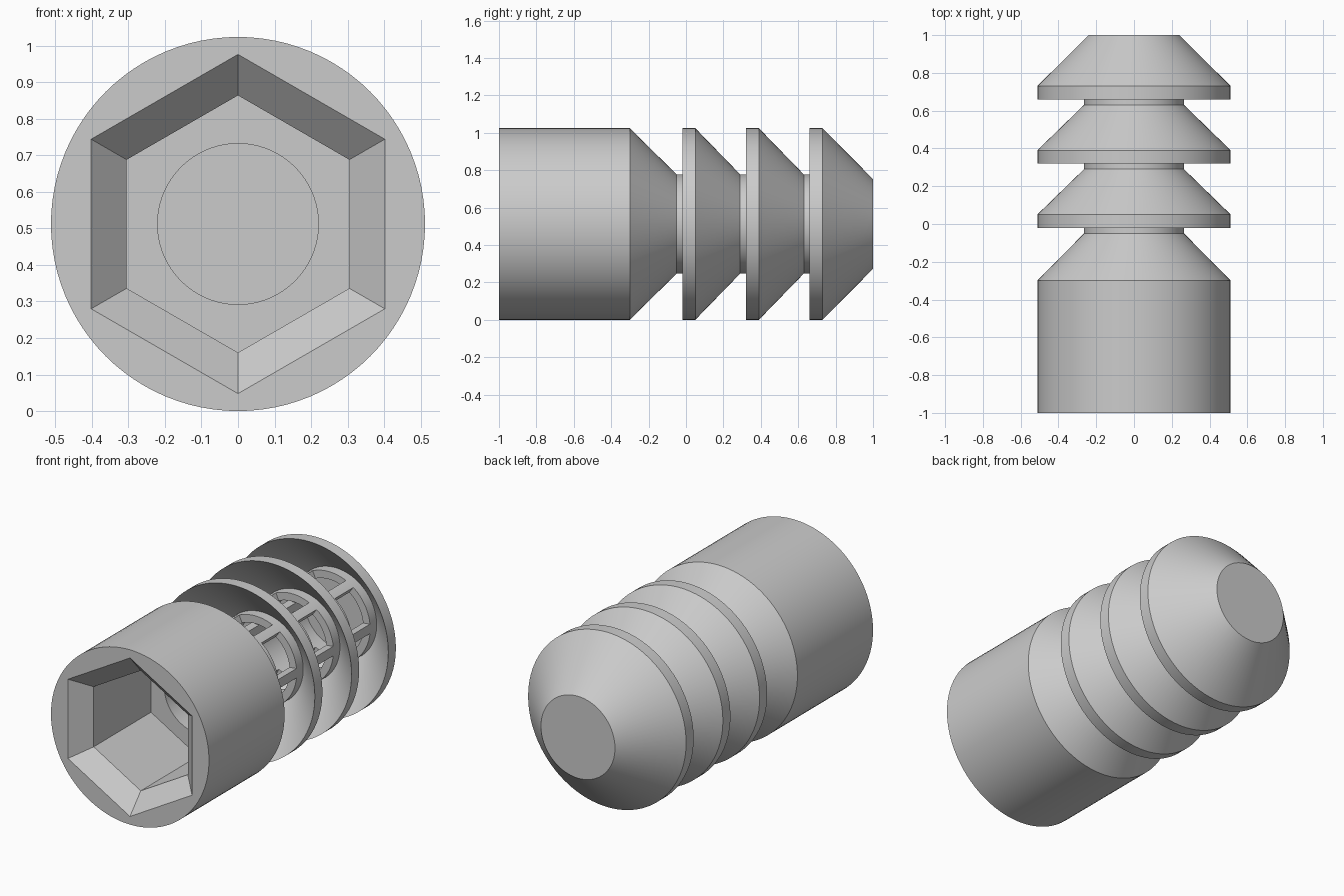
import bpy, bmesh, math

if "Cube" in bpy.data.objects:
    bpy.data.objects.remove(bpy.data.objects["Cube"])

ZC = 0.512          # height of the long axis
R, NECK, BORE = 0.512, 0.265, 0.22
BARBS = (-0.02, 0.32, 0.66)   # front rim of each barb
SEG = 96

grey = bpy.data.materials.new("light grey")
grey.diffuse_color = (0.6, 0.6, 0.6, 1)
grey.use_nodes = True
grey.node_tree.nodes["Principled BSDF"].inputs["Base Color"].default_value = grey.diffuse_color


def loft(name, rings):
    """Skin a list of rings; a ring with a single point is a pole."""
    bm = bmesh.new()
    vs = [[bm.verts.new(p) for p in ring] for ring in rings]
    for a, b in zip(vs, vs[1:]):
        n = max(len(a), len(b))
        for i in range(n):
            j = (i + 1) % n
            if len(a) == 1:
                bm.faces.new((a[0], b[i], b[j]))
            elif len(b) == 1:
                bm.faces.new((a[i], a[j], b[0]))
            else:
                bm.faces.new((a[i], a[j], b[j], b[i]))
    for end in (vs[0], vs[-1]):
        if len(end) > 1:
            bm.faces.new(end)
    bmesh.ops.recalc_face_normals(bm, faces=bm.faces)
    mesh = bpy.data.meshes.new(name)
    bm.to_mesh(mesh)
    bm.free()
    ob = bpy.data.objects.new(name, mesh)
    bpy.context.collection.objects.link(ob)
    return ob


def ring(r, y, n=SEG, start=0.0):
    """Points around the y axis."""
    return [(r * math.cos(start + math.tau * i / n), y,
             ZC + r * math.sin(start + math.tau * i / n)) for i in range(n)]


# Outer profile: plain sleeve, taper, then three hollow-backed barbs
profile = [(R, -1), (R, -0.30), (NECK, -0.05)]
for y in BARBS:
    profile += [(NECK, y + 0.245), (R, y), (R, y + 0.07)]
    profile.append((NECK, y + 0.31) if y < 0.6 else (0.24, 1.0))
body = loft("barbed_plug", [ring(r, y) for r, y in profile])

# Chamfered hexagonal socket, then a blind bore
hex_profile = [(0.4755, -1.01), (0.352, -0.90), (0.352, -0.37)]
cutters = [
    loft("socket_cutter", [ring(r, y, 6, math.pi / 6) for r, y in hex_profile]),
    loft("bore_cutter", [ring(BORE, -0.45), ring(BORE, 0.93)]),
]

# Six windows around the core inside each barb, leaving narrow bars
HALF = math.radians(24)
for y in BARBS:
    for k in range(6):
        mid = math.radians(30 + 60 * k)
        angles = [mid + HALF * t / 4 for t in range(-4, 5)]
        section = [(0.19, a) for a in angles] + [(0.285, a) for a in reversed(angles)]
        cutters.append(loft("window_cutter", [
            [(r * math.cos(a), yy, ZC + r * math.sin(a)) for r, a in section]
            for yy in (y + 0.015, y + 0.185)]))

# Bore first, so that the windows open into it
for c in cutters:
    c.hide_render = True
    mod = body.modifiers.new(c.name, 'BOOLEAN')
    mod.operation = 'DIFFERENCE'
    mod.solver = 'EXACT'
    mod.object = c

# Freeze the cuts and drop the helpers
bpy.context.view_layer.update()
deps = bpy.context.evaluated_depsgraph_get()
final = bpy.data.meshes.new_from_object(body.evaluated_get(deps))
body.modifiers.clear()
body.data = final
for c in cutters:
    bpy.data.objects.remove(c, do_unlink=True)

final.materials.clear()
final.materials.append(grey)
for p in final.polygons:
    p.material_index = 0
bpy.context.view_layer.objects.active = body
body.select_set(True)
bpy.ops.object.shade_smooth_by_angle(angle=math.radians(25))
